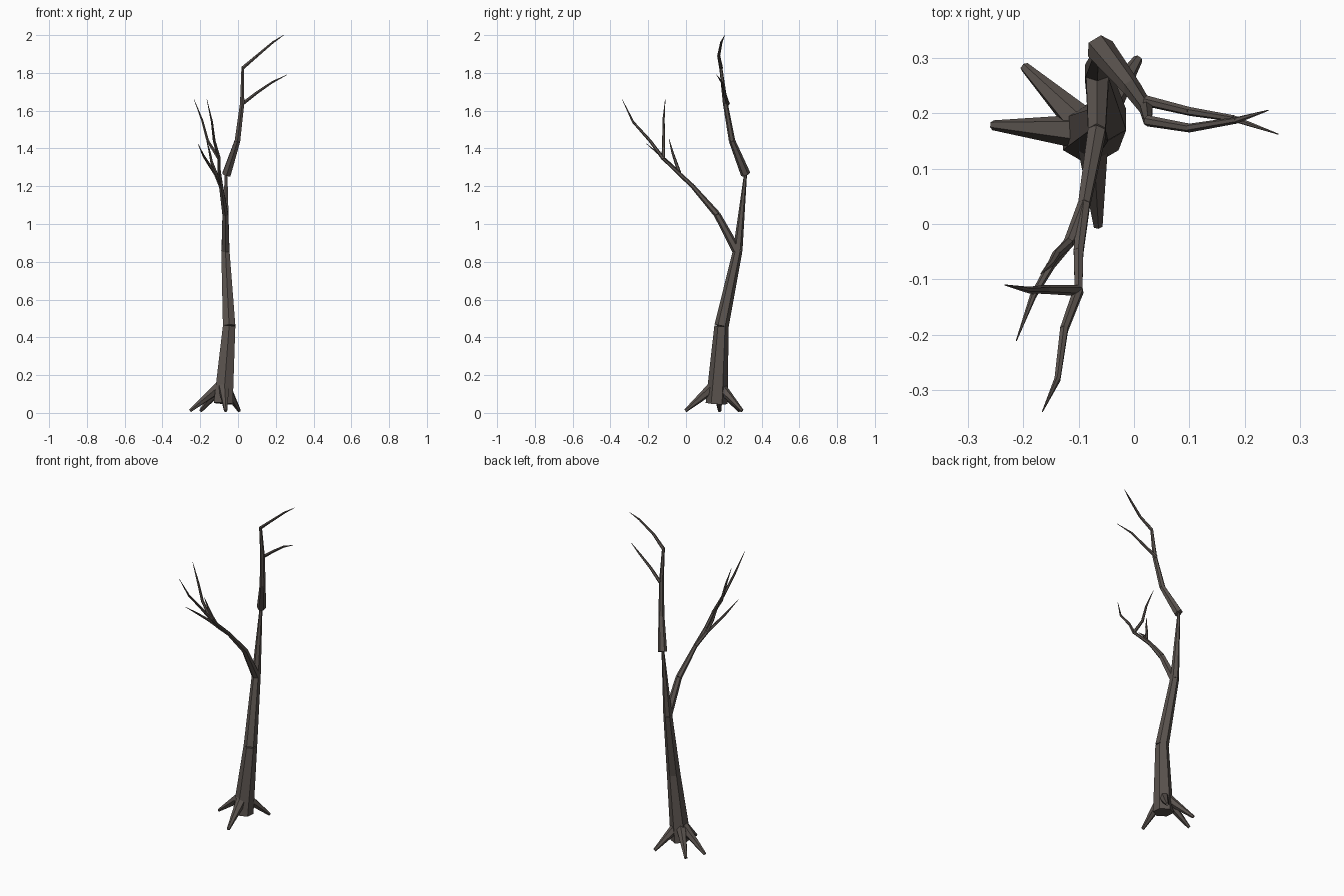
import bpy, bmesh
from mathutils import Vector, Matrix

bark = bpy.data.materials.new("bark")
bark.diffuse_color = (0.105, 0.088, 0.078, 1)


def limb(name, points, sides=6):
    """Chain of tapered faceted segments; each point is (x, y, z, radius)."""
    bm = bmesh.new()
    for a, b in zip(points, points[1:]):
        p, q = Vector(a[:3]), Vector(b[:3])
        d = q - p
        rot = Vector((0, 0, 1)).rotation_difference(d).to_matrix().to_4x4()
        bmesh.ops.create_cone(bm, cap_ends=True, segments=sides,
                              radius1=a[3], radius2=b[3], depth=d.length,
                              matrix=Matrix.Translation((p + q) / 2) @ rot)
    mesh = bpy.data.meshes.new(name)
    bm.to_mesh(mesh)
    bm.free()
    mesh.materials.append(bark)
    obj = bpy.data.objects.new(name, mesh)
    bpy.context.collection.objects.link(obj)
    return obj


# Trunk, thinning strongly towards the crown
limb("trunk", [(-0.078, 0.162, 0.05, 0.058), (-0.047, 0.188, 0.46, 0.038),
               (-0.067, 0.274, 0.86, 0.025), (-0.063, 0.315, 1.265, 0.008)])

# Roots splaying from the trunk foot
for i, (x, y) in enumerate([(-0.197, 0.283), (-0.254, 0.178), (-0.065, -0.003), (0.007, 0.297)]):
    limb(f"root_{i + 1}", [(-0.077, 0.165, 0.155, 0.034), (x, y, 0.011, 0.009)])

# Upper bough and its two twigs
limb("upper_bough", [(-0.061, 0.316, 1.263, 0.026), (-0.003, 0.244, 1.44, 0.017),
                     (0.022, 0.208, 1.64, 0.013), (0.025, 0.184, 1.83, 0.008)])
twigs = {
    "upper_twig_low": [(0.022, 0.222, 1.635), (0.10, 0.203, 1.695), (0.18, 0.19, 1.75), (0.26, 0.162, 1.79)],
    "upper_twig_high": [(0.024, 0.186, 1.825), (0.10, 0.173, 1.89), (0.185, 0.187, 1.962), (0.242, 0.205, 2.0)],
    "side_twig_1": [(-0.10, -0.12, 1.345), (-0.16, -0.118, 1.44), (-0.19, -0.119, 1.55), (-0.233, -0.11, 1.66)],
    "side_twig_2": [(-0.10, -0.12, 1.345), (-0.126, -0.19, 1.44), (-0.138, -0.28, 1.54), (-0.165, -0.338, 1.66)],
    "side_twig_3": [(-0.115, -0.03, 1.26), (-0.15, -0.075, 1.31), (-0.182, -0.13, 1.36), (-0.212, -0.21, 1.425)],
    "side_twig_4": [(-0.118, -0.035, 1.27), (-0.14, -0.055, 1.33), (-0.15, -0.072, 1.38), (-0.168, -0.09, 1.45)],
}

# Side bough, forking into two arms
fork = (-0.09, 0.035, 1.2, 0.012)
limb("side_bough", [(-0.066, 0.268, 0.86, 0.024), (-0.067, 0.165, 1.05, 0.018), fork])
limb("side_arm_inner", [fork, (-0.10, -0.05, 1.28, 0.010), (-0.10, -0.12, 1.345, 0.008)])
limb("side_arm_outer", [fork, (-0.118, -0.035, 1.265, 0.010)])

# Fine twigs
for name, pts in twigs.items():
    limb(name, [(*p, r) for p, r in zip(pts, (0.010, 0.008, 0.006, 0.001))])
